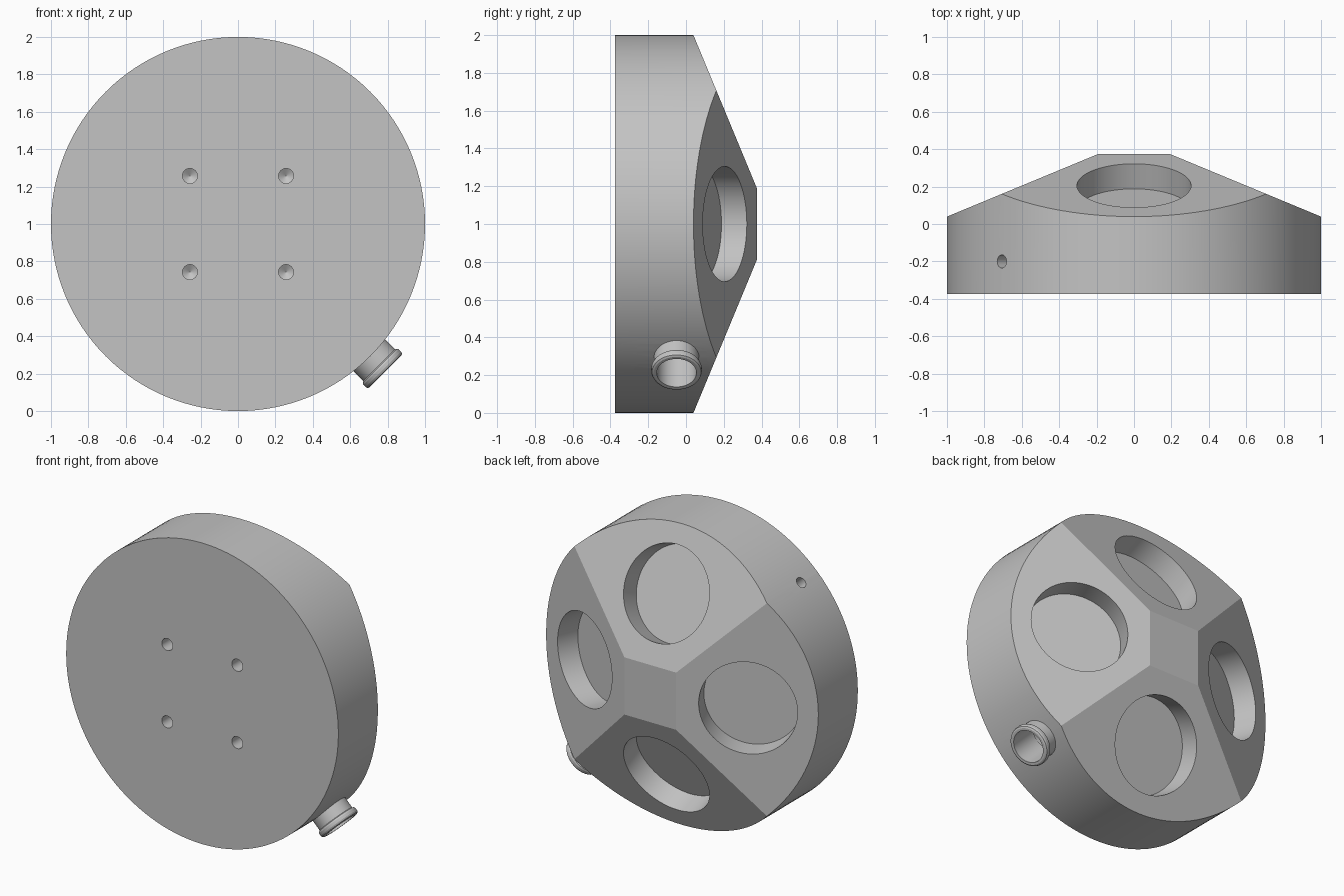
import bpy, bmesh, math
from mathutils import Vector

if "Cube" in bpy.data.objects:
    bpy.data.objects.remove(bpy.data.objects["Cube"], do_unlink=True)

grey = bpy.data.materials.new("plain grey")
grey.use_nodes = True
GREY = (0.55, 0.55, 0.55, 1)
grey.diffuse_color = GREY
grey.node_tree.nodes["Principled BSDF"].inputs["Base Color"].default_value = GREY

CENTRE = Vector((0, 0, 1))
TILT = math.radians(22.5)
HALF, FLAT = 0.375, 0.19      # half thickness, half width of the small back square
SIDES = [Vector((1, 0, 0)), Vector((0, 0, 1)), Vector((-1, 0, 0)), Vector((0, 0, -1))]
BACK = Vector((0, 1, 0))


def lathe(profile, origin, axis, segs, ring=False):
    """Revolve (radius, height) points round an axis; ring closes the profile."""
    bm = bmesh.new()
    turn = axis.to_track_quat('Z', 'Y')
    rows = []
    for r, h in profile:
        rows.append([bm.verts.new(origin + turn @ Vector(
            (r * math.cos(2 * math.pi * i / segs), r * math.sin(2 * math.pi * i / segs), h)))
            for i in range(segs)])
    pairs = list(zip(rows, rows[1:]))
    if ring:
        pairs.append((rows[-1], rows[0]))
    else:
        bm.faces.new(rows[0])
        bm.faces.new(rows[-1])
    for a, b in pairs:
        for i in range(segs):
            j = (i + 1) % segs
            bm.faces.new((a[i], a[j], b[j], b[i]))
    bmesh.ops.recalc_face_normals(bm, faces=bm.faces)
    return bm


def make(name, bm):
    mesh = bpy.data.meshes.new(name)
    bm.to_mesh(mesh)
    bm.free()
    obj = bpy.data.objects.new(name, mesh)
    bpy.context.collection.objects.link(obj)
    mesh.materials.append(grey)
    return obj


def activate(obj):
    bpy.ops.object.select_all(action='DESELECT')
    obj.select_set(True)
    bpy.context.view_layer.objects.active = obj


def drill(obj, mouth, outward, radius, depth, segs=32, tip=0.0):
    """Cut a round hole, with an optional conical tip, inwards from its mouth."""
    profile = [(radius, -0.1), (radius, depth)]
    if tip:
        profile.append((0.001, depth + tip))
    cutter = make("hole_cutter", lathe(profile, mouth, -outward, segs))
    cutter.hide_render = True
    mod = obj.modifiers.new("hole", 'BOOLEAN')
    mod.operation = 'DIFFERENCE'
    mod.solver = 'EXACT'
    mod.object = cutter
    activate(obj)
    bpy.ops.object.modifier_apply(modifier=mod.name)
    bpy.data.objects.remove(cutter, do_unlink=True)


# Round body with four sloping faces on the back
bm = lathe([(1, -HALF), (1, HALF)], CENTRE, BACK, 128)
for side in SIDES:
    normal = side * math.sin(TILT) + BACK * math.cos(TILT)
    cut = bmesh.ops.bisect_plane(bm, geom=bm.verts[:] + bm.edges[:] + bm.faces[:],
                                 plane_co=CENTRE + side * FLAT + BACK * HALF,
                                 plane_no=normal, clear_outer=True)
    edges = [e for e in cut["geom_cut"] if isinstance(e, bmesh.types.BMEdge)]
    bmesh.ops.contextual_create(bm, geom=edges)
bmesh.ops.recalc_face_normals(bm, faces=bm.faces)
body = make("body", bm)

# Round pocket in each sloping face
for side in SIDES:
    normal = side * math.sin(TILT) + BACK * math.cos(TILT)
    reach = 0.6
    mouth = CENTRE + side * reach + BACK * (HALF - (reach - FLAT) * math.tan(TILT))
    drill(body, mouth, normal, 0.305, 0.145, 64)

# Four mounting holes in the front
for x in (-0.257, 0.257):
    for z in (-0.257, 0.257):
        drill(body, CENTRE + Vector((x, -HALF, z)), -BACK, 0.04, 0.2, tip=0.025)

# Small hole in the rim, and the bore behind the pipe fitting opposite it
upper = Vector((-1, 0, 1)).normalized()
lower = -upper
drill(body, CENTRE + upper - BACK * 0.2, upper, 0.035, 0.2)
drill(body, CENTRE + lower - BACK * 0.05, lower, 0.111, 0.25, 48)

# Flanged pipe fitting
fitting = make("pipe_fitting", lathe(
    [(0.105, 0.9), (0.12, 0.9), (0.12, 1.068), (0.13, 1.073), (0.134, 1.083),
     (0.134, 1.1), (0.13, 1.11), (0.12, 1.115), (0.105, 1.115)],
    CENTRE - BACK * 0.05, lower, 48, ring=True))

for obj in (body, fitting):
    activate(obj)
    bpy.ops.object.shade_smooth_by_angle(angle=math.radians(15))
